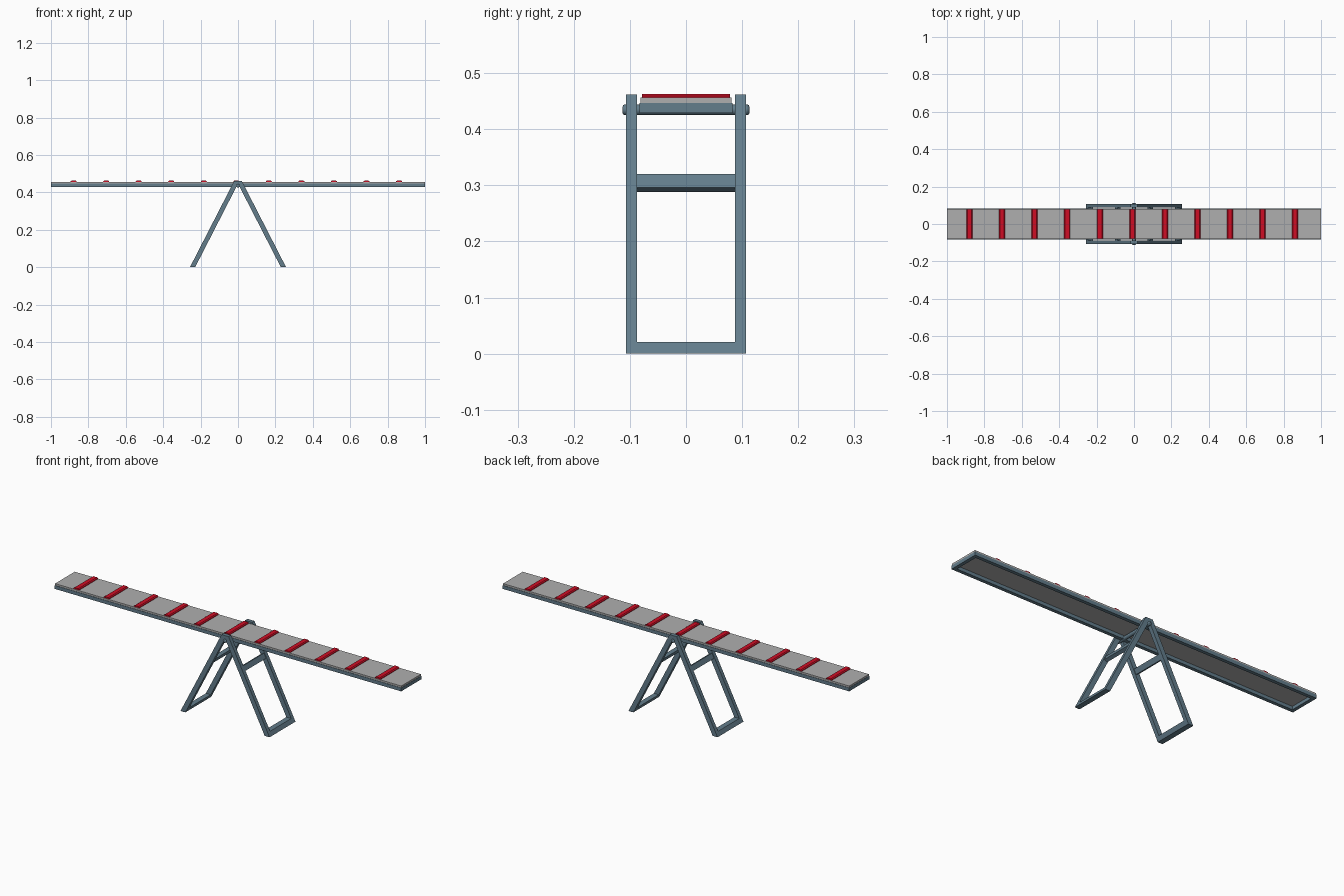
import bpy, bmesh, math
from mathutils import Vector

cube = bpy.data.objects.get("Cube")
if cube:
    bpy.data.objects.remove(cube, do_unlink=True)


def material(name, rgb):
    m = bpy.data.materials.new(name)
    m.use_nodes = True
    m.diffuse_color = (*rgb, 1)
    bsdf = m.node_tree.nodes["Principled BSDF"]
    bsdf.inputs["Base Color"].default_value = (*rgb, 1)
    bsdf.inputs["Roughness"].default_value = 0.6
    return m


STEEL = material("blue grey steel", (0.125, 0.205, 0.26))
BOARD = material("light grey board", (0.43, 0.43, 0.43))
RED = material("red", (0.62, 0.004, 0.018))


def prism(name, profile, y0, y1, mat):
    """Extrude an (x, z) outline from y0 to y1."""
    bm = bmesh.new()
    face = bm.faces.new([bm.verts.new((x, y0, z)) for x, z in profile])
    ext = bmesh.ops.extrude_face_region(bm, geom=[face])
    moved = [g for g in ext["geom"] if isinstance(g, bmesh.types.BMVert)]
    bmesh.ops.translate(bm, verts=moved, vec=(0, y1 - y0, 0))
    bmesh.ops.recalc_face_normals(bm, faces=bm.faces)
    me = bpy.data.meshes.new(name)
    bm.to_mesh(me)
    bm.free()
    me.materials.append(mat)
    ob = bpy.data.objects.new(name, me)
    bpy.context.collection.objects.link(ob)
    return ob


def box(name, x0, x1, y0, y1, z0, z1, mat):
    return prism(name, [(x0, z0), (x1, z0), (x1, z1), (x0, z1)], y0, y1, mat)


# Plank: board resting on a rectangular steel frame
HALF, RAIL = 0.083, 0.018
box("plank_board", -0.999, 0.999, -0.081, 0.081, 0.446, 0.456, BOARD)
for side, s in (("front", -1), ("back", 1)):
    ya, yb = sorted((s * HALF, s * (HALF - RAIL)))
    box(side + "_plank_rail", -1, 1, ya, yb, 0.429, 0.447, STEEL)
for side, s in (("right", -1), ("left", 1)):
    xa, xb = sorted((s * 1.0, s * (1.0 - RAIL)))
    box(side + "_plank_end_rail", xa, xb, RAIL - HALF, HALF - RAIL, 0.429, 0.447, STEEL)

# Grip slats with chamfered edges
for i in range(11):
    x = -0.879 + 0.174 * i
    prism(f"grip_slat_{i + 1}", [(x - 0.016, 0.455), (x + 0.016, 0.455), (x + 0.016, 0.459),
          (x + 0.011, 0.463), (x - 0.011, 0.463), (x - 0.016, 0.459)], -0.078, 0.078, RED)

# A-shaped leg frames, one on each side of the plank
FOOT, INNER, TOP, HEIGHT = 0.257, 0.229, 0.02, 0.462
RUN = (FOOT - TOP) / HEIGHT
a_frame = [(-FOOT, 0), (-TOP, HEIGHT), (TOP, HEIGHT), (FOOT, 0),
           (INNER, 0), (0, INNER / RUN), (-INNER, 0)]
for side, s in (("front", -1), ("back", 1)):
    ya, yb = sorted((s * 0.087, s * 0.107))
    prism(side + "_a_frame", a_frame, ya, yb, STEEL)

# Crossbars joining the two A-frames: foot bars and tilted upper bars
along = Vector((-RUN, 1)).normalized()
across = Vector((along.y, -along.x))
centre = Vector(((FOOT + INNER) / 2 - RUN * 0.304, 0.304))
upper = [centre + along * a * 0.0135 + across * b * 0.009
         for a, b in ((-1, -1), (-1, 1), (1, 1), (1, -1))]
foot = [(INNER, 0), (FOOT, 0), (FOOT - RUN * 0.021, 0.021), (INNER - RUN * 0.021, 0.021)]
for side, s in (("right", -1), ("left", 1)):
    prism(side + "_foot_bar", [(s * x, z) for x, z in foot], -0.088, 0.088, STEEL)
    prism(side + "_upper_bar", [(s * x, z) for x, z in upper], -0.088, 0.088, STEEL)

# Pivot axle with rounded ends
bpy.ops.mesh.primitive_cylinder_add(vertices=20, radius=0.0095, depth=0.226,
                                    location=(0, 0, 0.4345), rotation=(math.pi / 2, 0, 0))
axle = bpy.context.object
axle.name = "pivot_axle"
axle.data.materials.append(STEEL)
bevel = axle.modifiers.new("rounded_ends", "BEVEL")
bevel.width, bevel.segments = 0.004, 2
bpy.ops.object.shade_smooth_by_angle(angle=math.radians(40))
